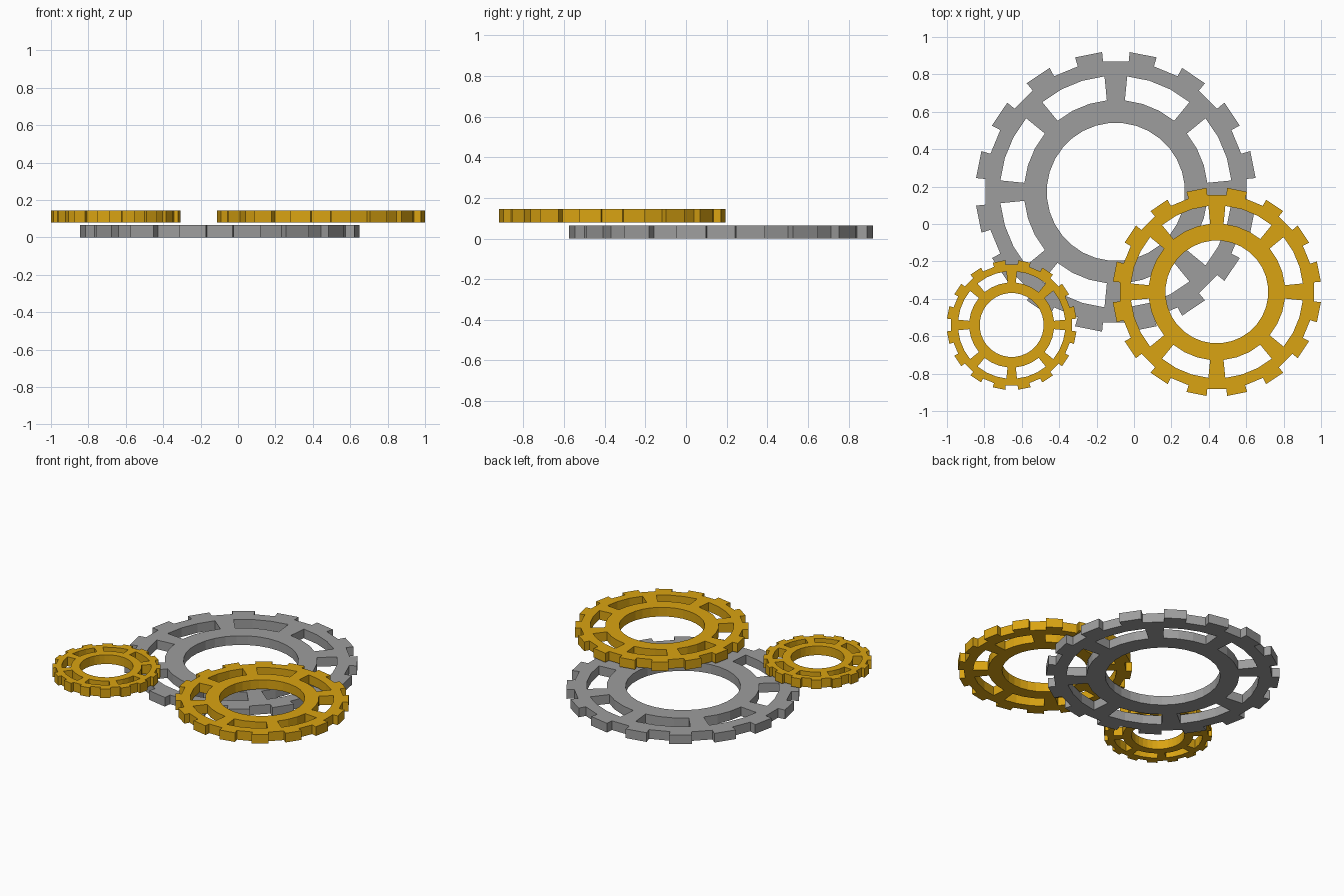
import bpy
import bmesh
from math import pi, cos, sin

if "Cube" in bpy.data.objects:
    bpy.data.objects.remove(bpy.data.objects["Cube"], do_unlink=True)


def make_material(name, rgb):
    mat = bpy.data.materials.new(name)
    mat.use_nodes = True
    colour = (*rgb, 1.0)
    mat.diffuse_color = colour
    mat.node_tree.nodes["Principled BSDF"].inputs["Base Color"].default_value = colour
    return mat


grey = make_material("steel grey", (0.34, 0.34, 0.34))
gold = make_material("brass gold", (0.70, 0.37, 0.006))

TEETH = 16
SEGMENTS = TEETH * 2
THICKNESS = 0.065
# Corner radii, relative to the tooth tip: hole, hub, rim inside, tooth root, tip
RADII = [0.492, 0.654, 0.826, 0.933, 1.0]
HUB, SPOKE, RIM, TOOTH = range(4)


def cell_filled(band, seg):
    if band == SPOKE:
        return seg % 4 == 0      # eight spokes
    if band == TOOTH:
        return seg % 2 == 1      # teeth on every other segment
    return True


def make_gear(name, x, y, z, radius, mat):
    bm = bmesh.new()
    # Polar grid of points; segments are centred on the axes
    grid = []
    for r in RADII:
        ring = []
        for s in range(SEGMENTS):
            a = (s - 0.5) * 2 * pi / SEGMENTS
            ring.append(bm.verts.new((r * radius * cos(a), r * radius * sin(a), 0)))
        grid.append(ring)
    for band in range(len(RADII) - 1):
        for s in range(SEGMENTS):
            if cell_filled(band, s):
                t = (s + 1) % SEGMENTS
                bm.faces.new((grid[band][s], grid[band + 1][s],
                              grid[band + 1][t], grid[band][t]))
    # Thicken the flat outline into a plate
    result = bmesh.ops.extrude_face_region(bm, geom=bm.faces[:], use_keep_orig=True)
    top = [v for v in result["geom"] if isinstance(v, bmesh.types.BMVert)]
    bmesh.ops.translate(bm, verts=top, vec=(0, 0, THICKNESS))
    bmesh.ops.recalc_face_normals(bm, faces=bm.faces[:])
    mesh = bpy.data.meshes.new(name)
    bm.to_mesh(mesh)
    bm.free()
    mesh.materials.append(mat)
    obj = bpy.data.objects.new(name, mesh)
    obj.location = (x, y, z)
    bpy.context.collection.objects.link(obj)


make_gear("large_gear", -0.097, 0.172, 0.0, 0.751, grey)
make_gear("medium_gear", 0.443, -0.363, 0.08, 0.559, gold)
make_gear("small_gear", -0.654, -0.54, 0.08, 0.348, gold)
